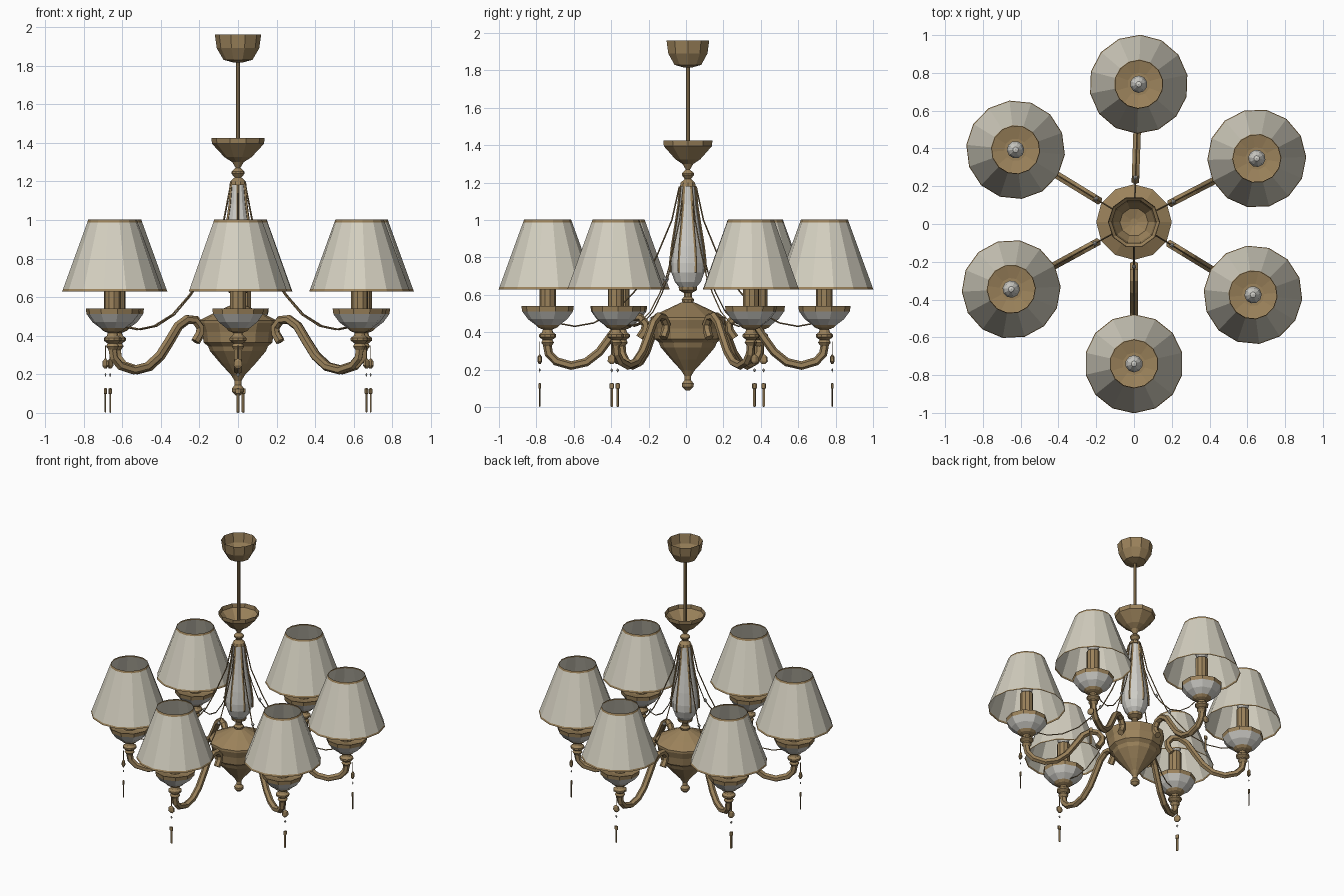
import bpy, bmesh, math
from mathutils import Vector

if "Cube" in bpy.data.objects:
    bpy.data.objects.remove(bpy.data.objects["Cube"])

def material(name, rgb):
    m = bpy.data.materials.new(name)
    m.diffuse_color = (*rgb, 1)
    m.use_nodes = True
    m.node_tree.nodes["Principled BSDF"].inputs["Base Color"].default_value = m.diffuse_color
    return m

BRASS = material("antique_brass", (0.33, 0.225, 0.105))
FABRIC = material("cream_fabric", (0.66, 0.63, 0.53))
GLASS = material("white_glass", (0.62, 0.61, 0.57))
CENTRE = Vector((0, 0.01, 0))

def make_mesh(name, bm, mats):
    bmesh.ops.remove_doubles(bm, verts=bm.verts, dist=1e-5)
    bmesh.ops.recalc_face_normals(bm, faces=bm.faces)
    me = bpy.data.meshes.new(name)
    bm.to_mesh(me)
    bm.free()
    for m in mats:
        me.materials.append(m)
    return me

def lathe(name, profile, sides, mats, rule=lambda i: 0):
    """Spin (radius, z) points; rule gives the material of each profile segment."""
    bm = bmesh.new()
    rings = [[bm.verts.new((r * math.cos(2 * math.pi * k / sides),
                            r * math.sin(2 * math.pi * k / sides), z))
              for k in range(sides)] for r, z in profile]
    for i in range(len(rings) - 1):
        for k in range(sides):
            n = (k + 1) % sides
            f = bm.faces.new((rings[i][k], rings[i][n], rings[i + 1][n], rings[i + 1][k]))
            f.material_index = rule(i)
    return make_mesh(name, bm, mats)

def sweep(name, path, radius, sides, mat):
    """Tube along (radial, z) points lying in the local xz plane."""
    bm = bmesh.new()
    pts = [Vector((x, 0, z)) for x, z in path]
    rings = []
    for i, p in enumerate(pts):
        t = (pts[min(i + 1, len(pts) - 1)] - pts[max(i - 1, 0)]).normalized()
        n = Vector((-t.z, 0, t.x))
        rings.append([bm.verts.new(p + radius * (n * math.cos(a) + Vector((0, math.sin(a), 0))))
                      for a in (2 * math.pi * k / sides for k in range(sides))])
    for a, b in zip(rings, rings[1:]):
        for k in range(sides):
            n = (k + 1) % sides
            bm.faces.new((a[k], a[n], b[n], b[k]))
    bm.faces.new(rings[0])
    bm.faces.new(rings[-1])
    return make_mesh(name, bm, [mat])

def place(name, mesh, loc=CENTRE, angle=0, sx=1):
    ob = bpy.data.objects.new(name, mesh)
    ob.location = loc
    ob.rotation_euler.z = angle
    ob.scale.x = sx
    bpy.context.collection.objects.link(ob)
    return ob

# central column
place("ceiling_canopy", lathe("ceiling_canopy", [
    (0.12, 1.96), (0.11, 1.89), (0.075, 1.83), (0.02, 1.815), (0, 1.815)], 10, [BRASS]))
place("hanging_rod", lathe("hanging_rod", [(0.011, 1.82), (0.011, 1.3)], 8, [BRASS]))
place("upper_dish", lathe("upper_dish", [
    (0.138, 1.425), (0.135, 1.395), (0.07, 1.325), (0.03, 1.30), (0.012, 1.27),
    (0.034, 1.25), (0.034, 1.24), (0.018, 1.22), (0.04, 1.2), (0.045, 1.18), (0, 1.18)],
    10, [BRASS]))
vase = [(0.036, 1.18), (0.045, 1.08), (0.062, 0.97), (0.08, 0.86), (0.09, 0.77),
        (0.088, 0.72), (0.07, 0.67), (0.045, 0.64)]
place("glass_vase", lathe("glass_vase", vase, 12, [GLASS]))
place("column_neck", lathe("column_neck", [
    (0, 0.645), (0.052, 0.642), (0.05, 0.625), (0.022, 0.61), (0.022, 0.59),
    (0.035, 0.575), (0.03, 0.555), (0, 0.555)], 10, [BRASS]))
place("central_bowl", lathe("central_bowl", [
    (0, 0.56), (0.035, 0.56), (0.12, 0.52), (0.2, 0.48), (0.2, 0.465), (0.185, 0.42),
    (0.178, 0.365), (0.155, 0.345), (0.145, 0.32), (0.09, 0.255), (0.035, 0.195),
    (0.017, 0.165), (0.017, 0.145), (0.032, 0.125), (0.03, 0.108), (0.012, 0.09),
    (0, 0.09)], 12, [BRASS]))

# repeated lamp parts
shade = lathe("lamp_shade", [(0.126, 1.002), (0.131, 0.988), (0.257, 0.642), (0.262, 0.63)],
              14, [FABRIC, BRASS], lambda i: 0 if i == 1 else 1)
cup = lathe("lamp_cup", [
    (0, 0.52), (0.06, 0.52), (0.125, 0.535), (0.14, 0.54), (0.136, 0.512), (0.105, 0.47),
    (0.065, 0.44), (0.05, 0.425), (0.025, 0.415), (0.03, 0.4), (0.046, 0.388),
    (0.046, 0.375), (0.026, 0.36), (0.034, 0.345), (0.02, 0.325), (0, 0.325)],
    10, [BRASS, GLASS], lambda i: 1 if i in (4, 5) else 0)
candle = lathe("candle_sleeve", [(0.044, 0.52), (0.044, 0.74), (0, 0.74)], 10, [BRASS])
bulb = lathe("bulb", [(0.02, 0.74), (0.04, 0.765), (0.046, 0.8), (0.036, 0.835),
                      (0.015, 0.865), (0, 0.87)], 10, [GLASS])
arm = sweep("curved_arm", [
    (0.255, 0.37), (0.228, 0.41), (0.225, 0.445), (0.255, 0.48), (0.305, 0.485),
    (0.36, 0.45), (0.415, 0.37), (0.47, 0.295), (0.54, 0.24), (0.62, 0.222),
    (0.7, 0.245), (0.738, 0.285), (0.75, 0.35)], 0.023, 6, BRASS)
cord = sweep("draped_cord", [
    (0.045, 1.18), (0.085, 1.0), (0.16, 0.82), (0.22, 0.7), (0.29, 0.61), (0.39, 0.51),
    (0.5, 0.45), (0.6, 0.432), (0.7, 0.45)], 0.004, 4, BRASS)
rib = sweep("vase_rib", [(r + 0.004, z) for r, z in vase[:6]], 0.007, 4, BRASS)
gem_bead = lathe("cord_bead", [(0, 0.70), (0.013, 0.685), (0, 0.665)], 6, [GLASS])

# pendant pieces: flat across the radial direction
pendant_parts = [
    ("pendant_hook", lathe("pendant_hook", [(0.004, 0.35), (0.004, 0.27)], 4, [BRASS])),
    ("pendant_gem", lathe("pendant_gem", [
        (0, 0.285), (0.022, 0.27), (0.026, 0.245), (0.01, 0.23), (0, 0.23)], 6, [BRASS])),
    ("pendant_bead", lathe("pendant_bead", [(0, 0.208), (0.01, 0.198), (0, 0.185)], 4, [GLASS])),
    ("pendant_cap", lathe("pendant_cap", [
        (0, 0.13), (0.014, 0.125), (0.014, 0.1), (0, 0.095)], 6, [BRASS])),
    ("pendant_drop", lathe("pendant_drop", [
        (0, 0.1), (0.008, 0.098), (0.008, 0.004), (0, 0)], 4, [BRASS])),
]

lamps = [(0.025, 0.74), (0.65, 0.347), (0.63, -0.375), (0.0, -0.74), (-0.65, -0.345),
         (-0.627, 0.393)]
for n, (x, y) in enumerate(lamps, 1):
    pos = Vector((x, y, 0))
    out = pos - CENTRE
    ang = math.atan2(out.y, out.x)
    sx = out.length / 0.745
    for name, mesh in (("lamp_shade", shade), ("lamp_cup", cup),
                       ("candle_sleeve", candle), ("bulb", bulb)):
        place(f"{name}_{n}", mesh, pos, ang)
    for name, mesh in (("curved_arm", arm), ("draped_cord", cord)):
        place(f"{name}_{n}", mesh, CENTRE, ang, sx)
    place(f"vase_rib_{n}", rib, CENTRE, ang)
    place(f"cord_bead_{n}", gem_bead, CENTRE + out.normalized() * 0.235, ang)
    for name, mesh in pendant_parts:
        place(f"{name}_{n}", mesh, pos + out.normalized() * 0.042, ang, 0.5)
